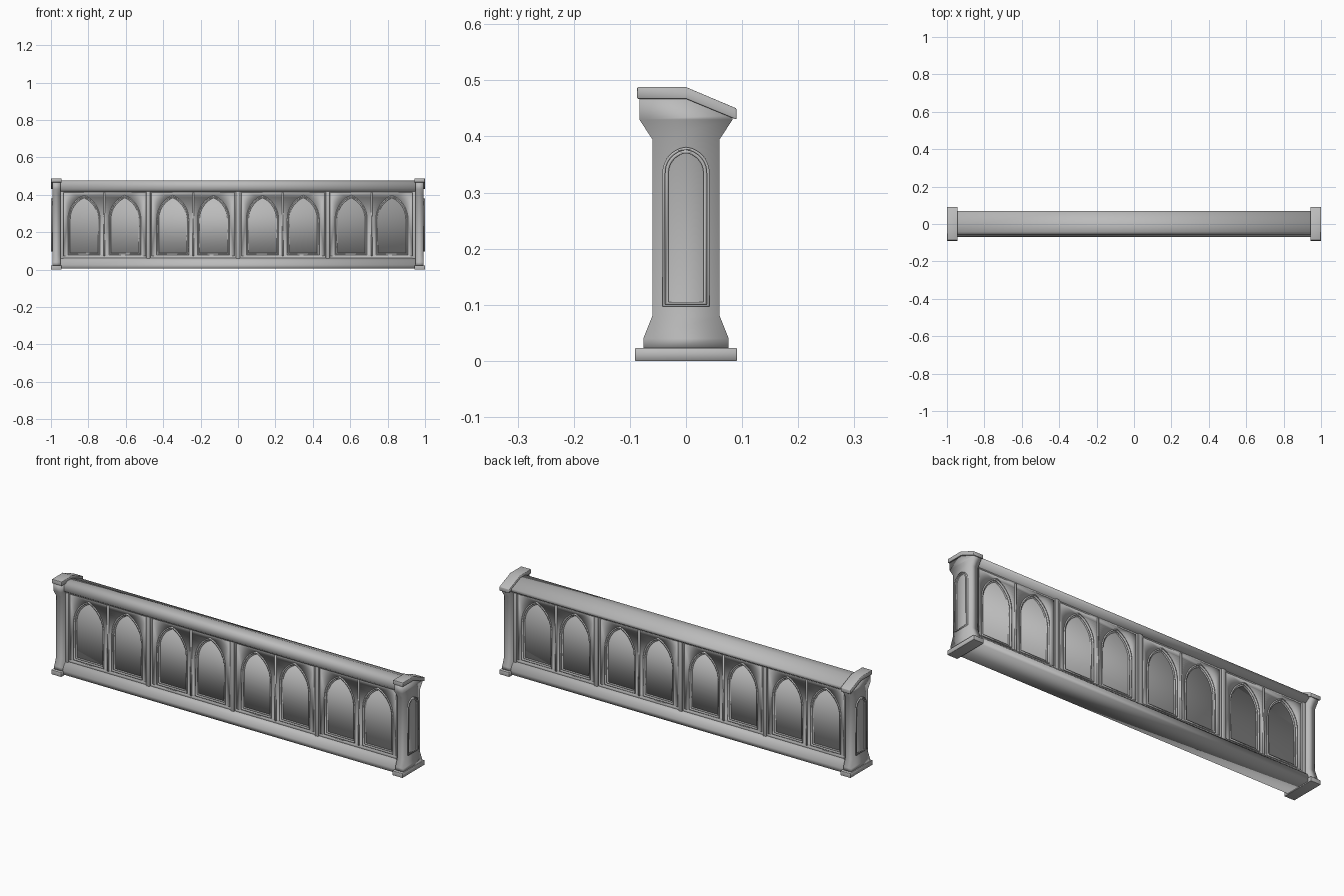
import bpy
from math import pi, atan2, cos, sin

cube = bpy.data.objects.get("Cube")
if cube:
    bpy.data.objects.remove(cube, do_unlink=True)

stone = bpy.data.materials.new("grey stone")
stone.use_nodes = True
GREY = (0.5, 0.5, 0.5, 1)
stone.diffuse_color = GREY
stone.node_tree.nodes["Principled BSDF"].inputs["Base Color"].default_value = GREY

ACROSS = (pi / 2, 0, 0)        # outline drawn in x and z, thickness along y
ALONG = (pi / 2, 0, pi / 2)    # outline drawn in y and z, thickness along x


def slab(name, loops, facing, half, location=(0, 0, 0), bevel=0):
    """Filled outline (later loops are holes), extruded both ways."""
    curve = bpy.data.curves.new(name, "CURVE")
    curve.dimensions, curve.fill_mode, curve.extrude = "2D", "BOTH", half
    for loop in loops:
        spline = curve.splines.new("POLY")
        spline.points.add(len(loop) - 1)
        for point, (u, v) in zip(spline.points, loop):
            point.co = (u, v, 0, 1)
        spline.use_cyclic_u = True
    temp = bpy.data.objects.new(name + " outline", curve)
    bpy.context.collection.objects.link(temp)
    bpy.context.view_layer.update()
    graph = bpy.context.evaluated_depsgraph_get()
    mesh = bpy.data.meshes.new_from_object(temp.evaluated_get(graph))
    bpy.data.objects.remove(temp, do_unlink=True)
    mesh.name = name
    mesh.materials.clear()
    mesh.materials.append(stone)
    obj = bpy.data.objects.new(name, mesh)
    bpy.context.collection.objects.link(obj)
    obj.location, obj.rotation_euler = location, facing
    # weld the caps to the sides so that rounding can follow the edges
    weld = obj.modifiers.new("weld", "WELD")
    weld.merge_threshold = 0.0001
    if bevel:
        round_off = obj.modifiers.new("bevel", "BEVEL")
        round_off.width, round_off.segments = bevel, 2
        round_off.limit_method, round_off.angle_limit = "ANGLE", 0.6
    bpy.ops.object.select_all(action="DESELECT")
    obj.select_set(True)
    bpy.context.view_layer.objects.active = obj
    bpy.ops.object.shade_smooth_by_angle(angle=0.5)
    return obj


def rect(u0, u1, v0, v1):
    return [(u0, v0), (u1, v0), (u1, v1), (u0, v1)]


def arch(centre, w, bottom, spring, apex, steps=10):
    """Pointed arch outline from two arcs."""
    h = apex - spring
    r = (h * h + w * w) / (2 * w)
    end = atan2(h, r - w)
    arc = [(w - r + r * cos(end * i / steps), spring + r * sin(end * i / steps))
           for i in range(steps + 1)]
    right = [(w, bottom)] + arc
    left = [(-u, v) for u, v in reversed(right[:-1])]
    return [(centre + u, v) for u, v in right + left]


def lancet(centre, inset):
    return arch(centre, 0.086 - inset, 0.078 + inset, 0.27, 0.398 - 1.2 * inset)


# Long rails: the top one slopes to the back, the bottom one has a plinth slope
slab("top_rail", [[(-0.045, 0.415), (-0.06, 0.43), (-0.06, 0.452), (-0.055, 0.466),
                   (-0.042, 0.476), (0, 0.476), (0.07, 0.447), (0.07, 0.432),
                   (0.045, 0.415)]], ALONG, 0.95)
slab("bottom_rail", [[(-0.07, 0.005), (0.07, 0.005), (0.07, 0.025), (0.06, 0.048),
                      (0.045, 0.062), (-0.045, 0.062), (-0.06, 0.048),
                      (-0.07, 0.025)]], ALONG, 0.95)

# Panel field seen at the back of each arch
slab("panel_core", [rect(-0.95, 0.95, 0.05, 0.43)], ACROSS, 0.028)

# Four bays, each a pierced panel with two moulded arches, on both sides
BAYS = (-0.714, -0.24, 0.24, 0.714)
for bay in BAYS:
    pair = (bay - 0.109, bay + 0.109)
    slab("bay_panel", [rect(bay - 0.23, bay + 0.23, 0.055, 0.425)]
         + [lancet(c, 0.004) for c in pair], ACROSS, 0.036)
    slab("bay_frame", [rect(bay - 0.232, bay + 0.232, 0.055, 0.425),
                       rect(bay - 0.222, bay + 0.222, 0.072, 0.412)], ACROSS, 0.041)
    slab("bay_mullion", [rect(bay - 0.004, bay + 0.004, 0.06, 0.42)], ACROSS, 0.04)
    for c in pair:
        slab("arch_moulding", [lancet(c, 0), lancet(c, 0.006)], ACROSS, 0.04)
        slab("arch_inner_step", [lancet(c, 0.005), lancet(c, 0.012)], ACROSS, 0.032)

# Stiles between bays and beside the posts
for x in (-0.943, -0.48, 0, 0.48, 0.943):
    slab("stile", [rect(x - 0.011, x + 0.011, 0.05, 0.43)], ACROSS, 0.047, bevel=0.003)

# End posts with flared foot and head, cap, base and a narrow arch outside
POST = [(-0.076, 0.02), (0.076, 0.02), (0.076, 0.04), (0.06, 0.08), (0.06, 0.395),
        (0.083, 0.43), (0.083, 0.438), (0, 0.47), (-0.083, 0.47),
        (-0.083, 0.43), (-0.06, 0.395), (-0.06, 0.08), (-0.076, 0.04)]
CAP = [(-0.087, 0.467), (0, 0.467), (0.09, 0.43), (0.09, 0.45), (0, 0.488),
       (-0.087, 0.488)]
for side, word in ((1, "left"), (-1, "right")):
    at = (side * 0.971, 0, 0)
    slab(word + "_post", [POST], ALONG, 0.022, at)
    slab(word + "_post_cap", [CAP], ALONG, 0.028, at, 0.002)
    slab(word + "_post_base", [rect(-0.091, 0.091, 0, 0.023)], ALONG, 0.028, at, 0.002)
    face = (side * 0.99, 0, 0)
    outline = [arch(0, 0.042 - d, 0.097 + 0.7 * d, 0.335, 0.381 - d)
               for d in (0, 0.005, 0.011)]
    slab(word + "_post_arch", outline[:2], ALONG, 0.009, face)
    slab(word + "_post_arch_step", outline[1:], ALONG, 0.006, face)
